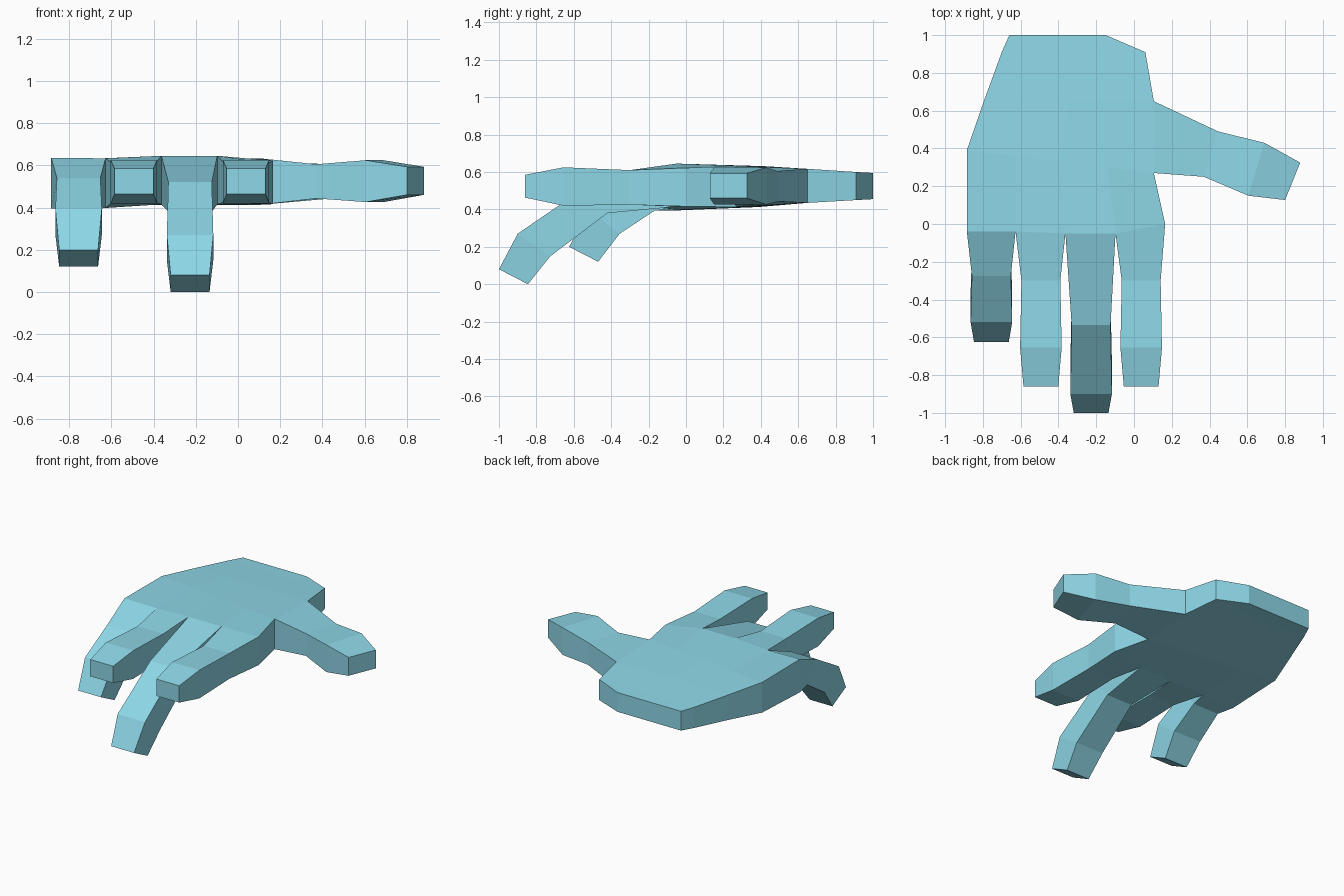
import bpy, bmesh

if "Cube" in bpy.data.objects:
    bpy.data.objects.remove(bpy.data.objects["Cube"])

bm = bmesh.new()


def loft(start, sections):
    """Bridge quad rings of vertices outward from start and cap the end."""
    ring = start
    for pts in sections:
        new = [bm.verts.new(p) for p in pts]
        for i in range(4):
            j = (i + 1) % 4
            bm.faces.new((ring[i], ring[j], new[j], new[i]))
        ring = new
    bm.faces.new(ring)


def finger_section(x0, x1, top, bot):
    return [(x0, *top), (x1, *top), (x1, *bot), (x0, *bot)]


# Palm: rows from wrist to knuckles, each (left xy, right xy, top z, bottom z)
rows = [
    ((-0.66, 1.0), (-0.15, 1.0), 0.595, 0.455),
    ((-0.70, 0.91), (0.06, 0.91), 0.60, 0.45),
    ((-0.795, 0.65), (0.105, 0.65), 0.617, 0.435),
    ((-0.885, 0.39), (0.105, 0.27), 0.633, 0.413),
]
tops, bots = [], []
for (x0, y0), (x1, y1), zt, zb in rows:
    pts = [(x0 + (x1 - x0) * i / 4, y0 + (y1 - y0) * i / 4) for i in range(5)]
    tops.append([bm.verts.new((x, y, zt)) for x, y in pts])
    bots.append([bm.verts.new((x, y, zb)) for x, y in pts])

# Knuckle row
knuckles = [(-0.885, -0.04, 0.635, 0.395), (-0.627, -0.04, 0.633, 0.398),
            (-0.363, -0.05, 0.645, 0.415), (-0.098, -0.05, 0.645, 0.415),
            (0.165, 0.0, 0.622, 0.416)]
tops.append([bm.verts.new((x, y, zt)) for x, y, zt, zb in knuckles])
bots.append([bm.verts.new((x, y, zb)) for x, y, zt, zb in knuckles])

for r in range(4):
    for g in (tops, bots):
        for i in range(4):
            bm.faces.new((g[r][i], g[r][i + 1], g[r + 1][i + 1], g[r + 1][i]))
    for c in (0, 4):
        if (r, c) != (2, 4):  # thumb opening
            bm.faces.new((tops[r][c], tops[r + 1][c], bots[r + 1][c], bots[r][c]))
for i in range(4):  # wrist cap
    bm.faces.new((tops[0][i], tops[0][i + 1], bots[0][i + 1], bots[0][i]))

# Fingers: side profiles as (top yz, bottom yz) at two joints and the tip
straight = [((-0.30, 0.61), (-0.30, 0.425)),
            ((-0.655, 0.625), (-0.655, 0.42)),
            ((-0.86, 0.585), (-0.86, 0.463))]
curled_long = [((-0.535, 0.52), (-0.42, 0.38)),
               ((-0.90, 0.27), (-0.725, 0.15)),
               ((-1.0, 0.08), (-0.845, 0.0))]
curled_short = [((-0.275, 0.54), (-0.165, 0.395)),
                ((-0.52, 0.395), (-0.355, 0.27)),
                ((-0.625, 0.20), (-0.47, 0.12))]
profiles = [curled_short, straight, curled_long, straight]
centres = [-0.755, -0.493, -0.227, 0.038]
for i, (prof, cx) in enumerate(zip(profiles, centres)):
    base = [tops[4][i], tops[4][i + 1], bots[4][i + 1], bots[4][i]]
    loft(base, [finger_section(cx - w, cx + w, t, b)
                for w, (t, b) in zip((0.103, 0.11, 0.092), prof)])

# Thumb: (back xy, front xy, top z, bottom z)
thumb = [((0.445, 0.49), (0.37, 0.25), 0.605, 0.443),
         ((0.69, 0.43), (0.605, 0.15), 0.624, 0.426),
         ((0.88, 0.325), (0.80, 0.127), 0.593, 0.46)]
loft([tops[2][4], tops[3][4], bots[3][4], bots[2][4]],
     [[(*a, t), (*b, t), (*b, u), (*a, u)] for a, b, t, u in thumb])

bmesh.ops.recalc_face_normals(bm, faces=bm.faces[:])
mesh = bpy.data.meshes.new("hand")
bm.to_mesh(mesh)
bm.free()
hand = bpy.data.objects.new("hand", mesh)
bpy.context.collection.objects.link(hand)

mat = bpy.data.materials.new("light_blue")
mat.diffuse_color = (0.27, 0.68, 0.80, 1.0)
mat.use_nodes = True
mat.node_tree.nodes["Principled BSDF"].inputs["Base Color"].default_value = mat.diffuse_color
mesh.materials.append(mat)
